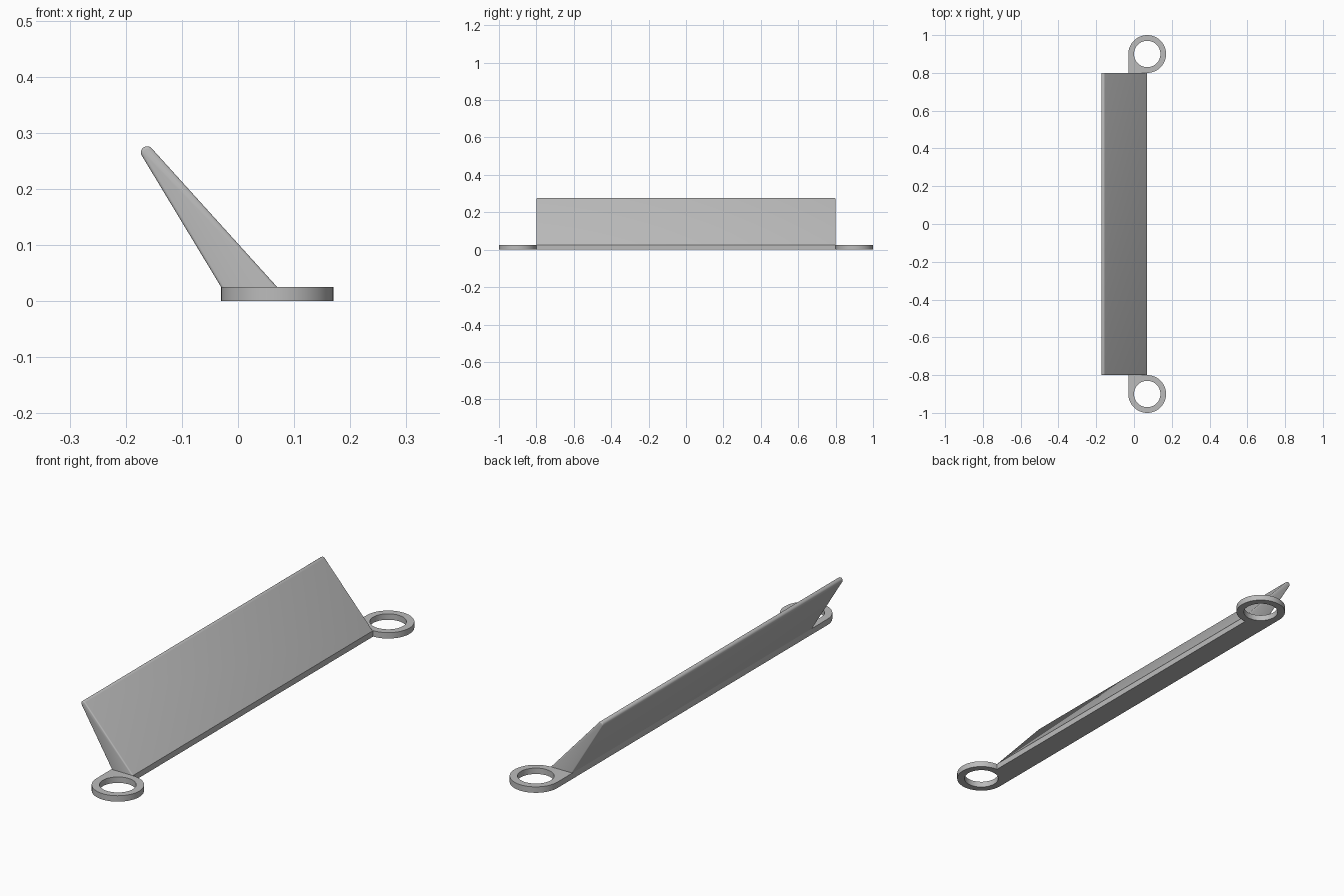
import bpy, bmesh
from math import cos, sin, radians

cube = bpy.data.objects.get("Cube")
if cube:
    bpy.data.objects.remove(cube, do_unlink=True)

grey = bpy.data.materials.new("light_grey")
grey.use_nodes = True
colour = (0.5, 0.5, 0.5, 1)
grey.diffuse_color = colour
grey.node_tree.nodes["Principled BSDF"].inputs["Base Color"].default_value = colour

THICK = 0.025          # base plate thickness
RING_X, RING_Y = 0.07, 0.9
OUTER, INNER = 0.1, 0.07
HALF = 0.8             # half length of the fin


def arc(cx, cy, r, start, end, steps):
    angles = [radians(start + (end - start) * i / steps) for i in range(steps + 1)]
    return [(cx + r * cos(a), cy + r * sin(a)) for a in angles]


def prism(name, outlines, to_3d, shift):
    """Fill flat outlines (the first outer, the rest holes) and extrude them."""
    bm = bmesh.new()
    edges = []
    for outline in outlines:
        vs = [bm.verts.new(to_3d(*p)) for p in outline]
        edges += [bm.edges.new((v, vs[i - 1])) for i, v in enumerate(vs)]
    if len(outlines) == 1:
        bm.faces.new(vs)
    else:
        bmesh.ops.triangle_fill(bm, use_beauty=True, edges=edges)
    ext = bmesh.ops.extrude_face_region(bm, geom=bm.faces[:], use_keep_orig=True)
    moved = [g for g in ext["geom"] if isinstance(g, bmesh.types.BMVert)]
    bmesh.ops.translate(bm, verts=moved, vec=shift)
    bmesh.ops.recalc_face_normals(bm, faces=bm.faces[:])
    mesh = bpy.data.meshes.new(name)
    obj = bpy.data.objects.new(name, mesh)
    bpy.context.collection.objects.link(obj)
    mesh.materials.append(grey)
    return obj, bm


def finish(obj, bm):
    bm.to_mesh(obj.data)
    bm.free()
    bpy.ops.object.select_all(action="DESELECT")
    obj.select_set(True)
    bpy.context.view_layer.objects.active = obj
    bpy.ops.object.shade_smooth_by_angle(angle=radians(35))


# Base strip with a mounting ring at each end
back_end = arc(RING_X, RING_Y, OUTER, -90, 180, 48)
front_end = [(x, -y) for x, y in reversed(back_end)]
holes = [arc(RING_X, s * RING_Y, INNER, 0, 360, 64)[:-1] for s in (1, -1)]
base, bm = prism("base_with_rings", [back_end + front_end] + holes,
                 lambda x, y: (x, y, 0), (0, 0, THICK))
finish(base, bm)

# Leaning tapered fin with a rounded tip
profile = [(-0.03, THICK)] + arc(-0.162, 0.265, 0.011, 210, 42, 10) + [(RING_X, THICK)]
fin, bm = prism("slanted_fin", [profile],
                lambda x, z: (x, -HALF, z), (0, 2 * HALF, 0))
# Soften the end edges, leaving the foot sharp
rim = [e for e in bm.edges
       if abs(e.verts[0].co.y - e.verts[1].co.y) < 0.01
       and max(v.co.z for v in e.verts) > THICK + 0.01]
bmesh.ops.bevel(bm, geom=rim, offset=0.005, segments=3, profile=0.5, affect="EDGES")
finish(fin, bm)
